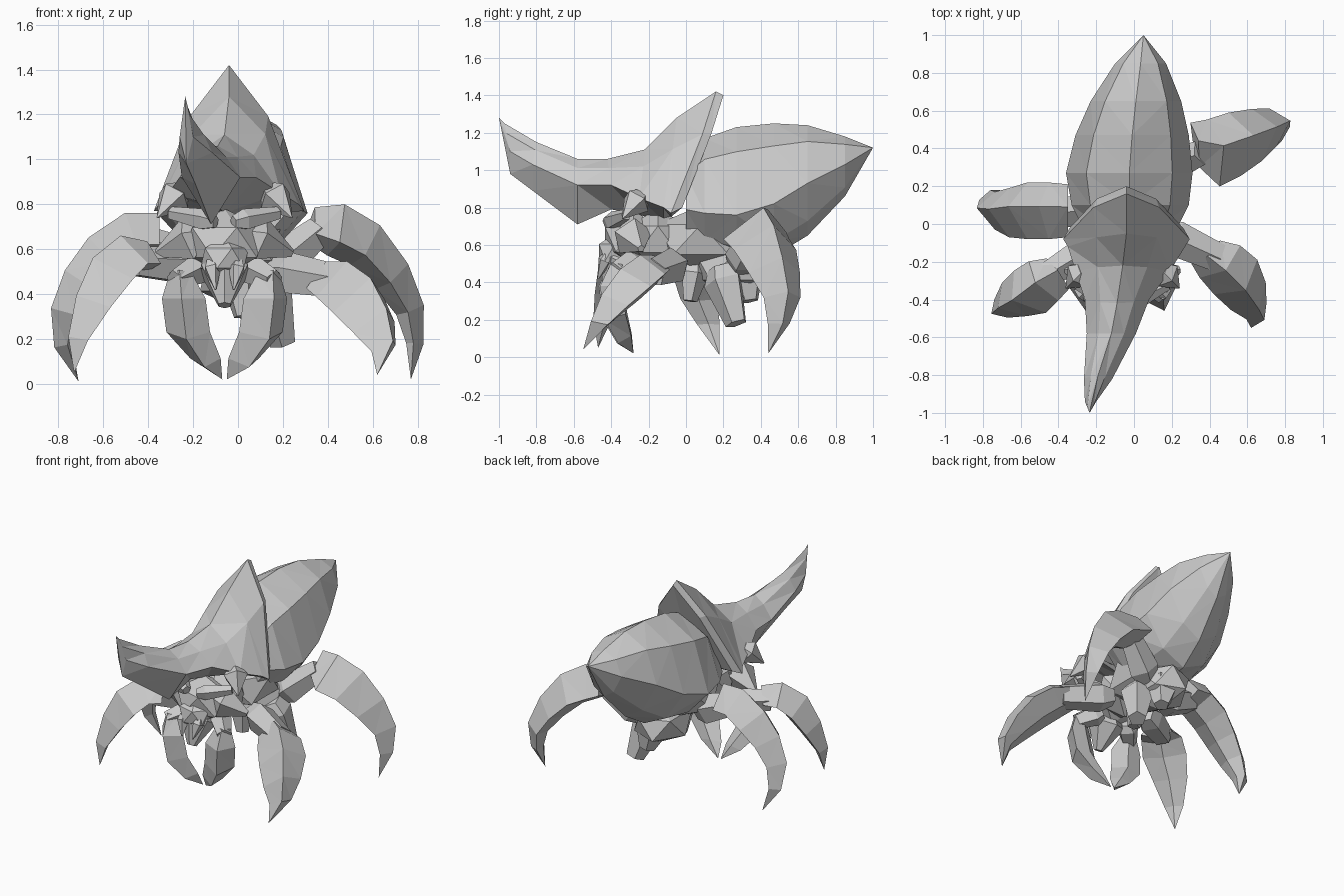
import bpy, bmesh
from mathutils import Vector as V

if "Cube" in bpy.data.objects:
    bpy.data.objects.remove(bpy.data.objects["Cube"])

shell_grey = bpy.data.materials.new("shell_grey")
shell_grey.use_nodes = True
GREY = (0.6, 0.6, 0.6, 1)
shell_grey.diffuse_color = GREY
shell_grey.node_tree.nodes["Principled BSDF"].inputs["Base Color"].default_value = GREY


def finish(name, bm):
    bmesh.ops.remove_doubles(bm, verts=bm.verts, dist=0.0005)
    bmesh.ops.recalc_face_normals(bm, faces=bm.faces)
    mesh = bpy.data.meshes.new(name)
    bm.to_mesh(mesh)
    bm.free()
    mesh.materials.append(shell_grey)
    obj = bpy.data.objects.new(name, mesh)
    bpy.context.collection.objects.link(obj)
    return obj


def loft(name, rings):
    """Skin a row of equal-sized rings and cap both ends."""
    bm = bmesh.new()
    loops = [[bm.verts.new(p) for p in ring] for ring in rings]
    n = len(loops[0])
    for a, b in zip(loops, loops[1:]):
        for i in range(n):
            j = (i + 1) % n
            bm.faces.new((a[i], a[j], b[j], b[i]))
    bm.faces.new(loops[0])
    bm.faces.new(loops[-1])
    bmesh.ops.triangulate(bm, faces=bm.faces)
    return finish(name, bm)


def blade(name, lateral, path):
    """Curved hooded claw: path holds x, y, z and half width."""
    lat = V(lateral).normalized()
    pts = [V(p[:3]) for p in path]
    rings = []
    for i, p in enumerate(pts):
        w = path[i][3]
        t = pts[min(i + 1, len(pts) - 1)] - pts[max(i - 1, 0)]
        out = t.cross(lat).normalized()
        if out.dot(V((p.x, p.y, 0.6)) - V((0, 0, 0.2))) < 0:
            out = -out
        edge = p - out * w * 0.35
        rings.append([edge + lat * w, p + out * w * 0.65 + lat * w * 0.15,
                      edge - lat * w, p - out * w * 0.7])
    return loft(name, rings)


def limb(name, a, b, r1, r2, sides=5):
    """Tapered segment between two points, thickest near its start."""
    a, b = V(a), V(b)
    turn = (b - a).to_track_quat('Z', 'Y').to_matrix()
    rings = []
    for f, r in ((0, r1 * 0.6), (0.25, r1), (1, r2)):
        bm = bmesh.new()
        bmesh.ops.create_circle(bm, segments=sides, radius=max(r, 0.001))
        rings.append([a.lerp(b, f) + turn @ v.co for v in bm.verts])
        bm.free()
    return loft(name, rings)


def lump(name, centre, size):
    """Faceted body mass."""
    bm = bmesh.new()
    bmesh.ops.create_icosphere(bm, subdivisions=1, radius=1)
    for v in bm.verts:
        v.co = V(centre) + V([v.co[k] * size[k] for k in range(3)])
    return finish(name, bm)


# Abdomen: y, left x, right x, edge z, top z, bottom z
rings = []
for y, xl, xr, ze, zt, zb in (
        (0.0, -.28, .24, .79, 1.05, .6), (.1, -.33, .29, .77, 1.17, .56),
        (.27, -.36, .31, .76, 1.23, .53), (.47, -.31, .29, .82, 1.25, .54),
        (.65, -.23, .25, .93, 1.24, .65), (.85, -.1, .17, 1.03, 1.18, .86),
        (1, .05, .05, 1.12, 1.12, 1.12)):
    c, h = (xl + xr) / 2, (xr - xl) / 2
    zu, zd = ze + (zt - ze) * .72, ze + (zb - ze) * .72
    rings.append([V(p) for p in (
        (xl, y, ze), (c - h * .68, y, zu), (c, y, zt), (c + h * .68, y, zu),
        (xr, y, ze), (c + h * .55, y, zd), (c, y, zb), (c - h * .55, y, zd))])
loft("abdomen", rings)

# Horn sweeping back into the raised crest:
# centre x, half width, ridge y, ridge z, side y, side z, keel z
rings = []
for cx, h, yt, zt, ys, zs, zb in (
        (-.235, 0, -1, 1.28, -1, 1.28, 1.28), (-.23, .03, -.97, 1.25, -.94, 1.1, .98),
        (-.19, .075, -.8, 1.15, -.82, 1.03, .89), (-.12, .13, -.58, 1.06, -.58, .92, .71),
        (-.09, .17, -.42, 1.06, -.4, .92, .79), (-.06, .25, -.22, 1.11, -.25, .85, .76),
        (-.04, .31, -.05, 1.28, -.12, .8, .73), (-.04, .335, .16, 1.42, -.08, .77, .75),
        (-.04, .3, .2, 1.4, -.02, .8, .8)):
    yu, zu = ys + (yt - ys) * .7, zs + (zt - zs) * .65
    rings.append([V(p) for p in (
        (cx - h, ys, zs), (cx - h * .52, yu, zu), (cx, yt, zt),
        (cx + h * .52, yu, zu), (cx + h, ys, zs), (cx, ys, zb))])
loft("horn_crest", rings)

# Four claw legs
blade("rear_left_claw", (-.2, 1, 0), (
    (.33, .42, .71, .12), (.44, .38, .69, .18), (.57, .43, .62, .17), (.69, .48, .48, .14),
    (.77, .52, .33, .1), (.79, .5, .18, .06), (.77, .44, .02, 0)))
blade("rear_right_claw", (0, 1, 0), (
    (-.35, .07, .67, .14), (-.47, .07, .67, .15), (-.6, .07, .58, .15), (-.7, .06, .46, .13),
    (-.77, .07, .32, .1), (-.78, .12, .17, .06), (-.71, .18, .01, 0)))
blade("front_right_claw", (-.6, .8, 0), (
    (-.4, -.26, .57, .1), (-.49, -.31, .58, .13), (-.58, -.38, .5, .14),
    (-.66, -.42, .36, .11), (-.72, -.46, .2, .06), (-.73, -.47, .05, 0)))
blade("front_left_claw", (.75, .6, .2), (
    (.38, -.16, .48, .1), (.46, -.22, .46, .14), (.55, -.31, .39, .15),
    (.62, -.41, .28, .12), (.66, -.48, .17, .07), (.62, -.55, .04, 0)))

# Upper leg segments
limb("rear_left_thigh", (.12, .28, .48), (.36, .38, .68), .1, .07)
limb("rear_right_thigh", (-.15, .08, .52), (-.4, .06, .62), .1, .08)
limb("front_right_thigh", (-.18, -.1, .52), (-.46, -.27, .54), .09, .07)
limb("front_left_thigh", (.14, -.04, .5), (.45, -.18, .45), .1, .08)

# Thorax and belly plates
lump("thorax", (-.03, .08, .63), (.25, .28, .18))
lump("neck", (-.05, -.15, .63), (.2, .2, .16))
lump("belly", (0, .25, .48), (.19, .23, .15))
limb("belly_spur", (.12, .18, .48), (.2, .27, .18), .11, .06)
limb("tail_spur", (.02, .3, .52), (.06, .34, .3), .12, .05)
limb("middle_spur", (0, .05, .5), (.02, .02, .3), .08, .04)

# Head and jaw
MID = -.06
lump("head", (MID, -.28, .63), (.2, .18, .15))
lump("snout", (MID, -.38, .56), (.12, .1, .1))
limb("lower_jaw", (MID, -.32, .56), (MID, -.42, .35), .12, .03, 6)

# Paired head parts and front pincers
for s, side in ((-1, "right"), (1, "left")):
    limb(side + "_cheek", (MID + s * .1, -.3, .66), (MID + s * .3, -.24, .58), .11, .02)
    limb(side + "_brow", (MID + s * .04, -.42, .72), (MID + s * .24, -.32, .76), .05, .03)
    limb(side + "_crest_spike", (MID + s * .2, -.24, .86), (MID + s * .3, -.34, .74), .08, .003)
    limb(side + "_fang", (MID + s * .06, -.42, .55), (MID + s * .04, -.47, .42), .04, .005)
    limb(side + "_pincer_arm", (MID + s * .1, -.26, .52), (MID + s * .22, -.38, .46), .07, .05)
    blade(side + "_pincer", (1, .25 * s, 0), (
        (MID + s * .2, -.37, .5, .05), (MID + s * .19, -.4, .38, .1),
        (MID + s * .17, -.38, .22, .1), (MID + s * .09, -.33, .1, .07),
        (MID + s * .01, -.28, .02, 0)))
